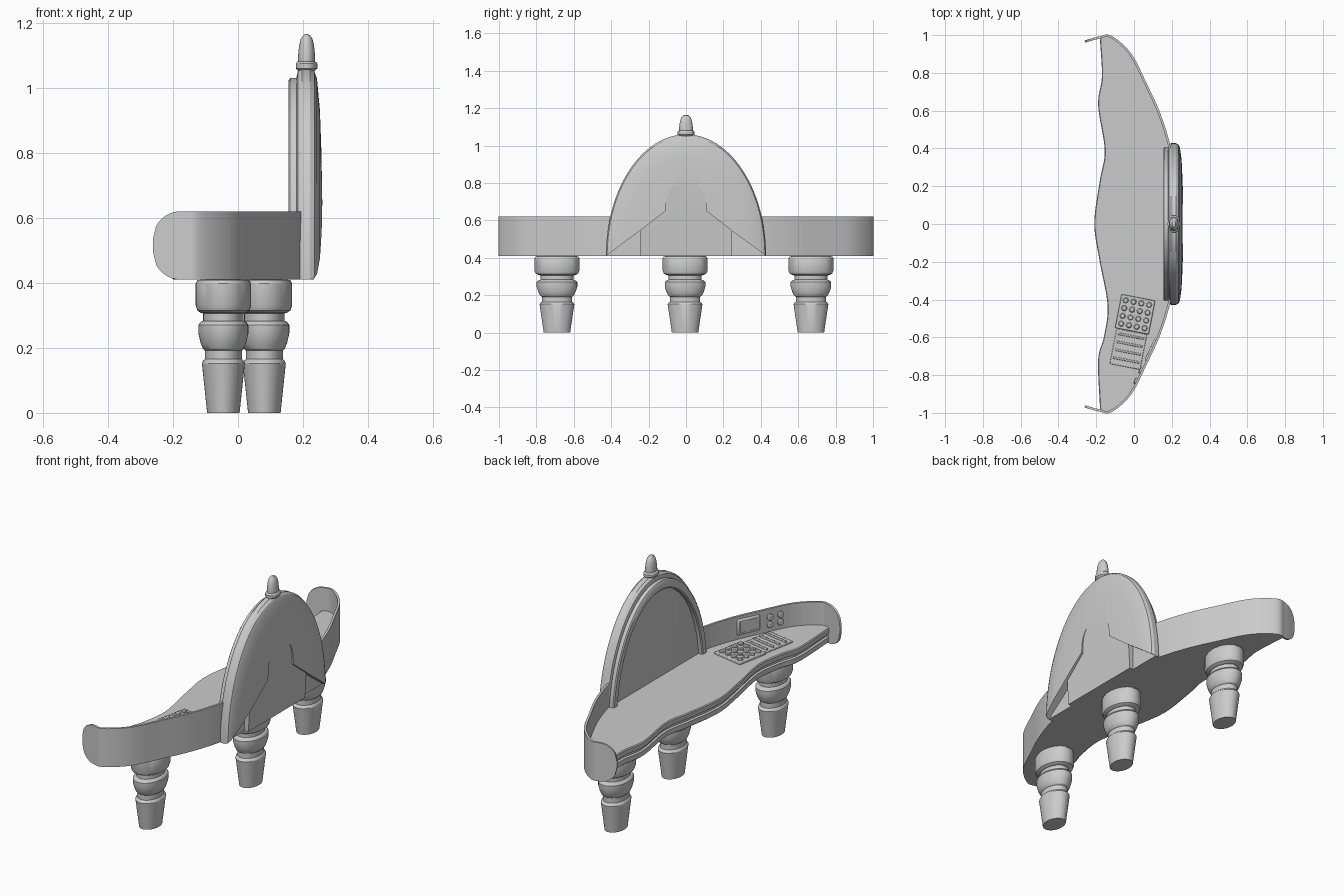
import bpy, bmesh
from math import sin, cos, pi, sqrt, atan2, radians
from mathutils import Vector, Matrix

if "Cube" in bpy.data.objects:
    bpy.data.objects.remove(bpy.data.objects["Cube"])


def make(name, verts, faces, angle=35):
    bm = bmesh.new()
    vs = [bm.verts.new(v) for v in verts]
    for f in faces:
        bm.faces.new([vs[i] for i in f])
    bmesh.ops.recalc_face_normals(bm, faces=bm.faces)
    me = bpy.data.meshes.new(name)
    bm.to_mesh(me)
    bm.free()
    ob = bpy.data.objects.new(name, me)
    bpy.context.collection.objects.link(ob)
    smooth(ob, angle)
    return ob


def smooth(ob, angle=35):
    bpy.ops.object.select_all(action='DESELECT')
    ob.select_set(True)
    bpy.context.view_layer.objects.active = ob
    bpy.ops.object.shade_smooth_by_angle(angle=radians(angle))


def loft(name, rings, angle=35):
    """Skin equal-length closed rings and cap both ends."""
    n, m = len(rings[0]), len(rings)
    faces = [(r*n+i, r*n+(i+1) % n, (r+1)*n+(i+1) % n, (r+1)*n+i)
             for r in range(m-1) for i in range(n)]
    faces += [tuple(range(n)), tuple(range((m-1)*n, m*n))]
    return make(name, [p for r in rings for p in r], faces, angle)


def lathe(name, profile, cx, cy, squash, n=40):
    return loft(name, [[(cx+r*cos(2*pi*i/n), cy+r*squash*sin(2*pi*i/n), z)
                        for i in range(n)] for r, z in profile], 30)


def spline(pts, k=10):
    """Catmull-Rom curve through 2D points."""
    P = [Vector(p) for p in pts]
    P = [2*P[0]-P[1]] + P + [2*P[-1]-P[-2]]
    out = []
    for a, b, c, d in zip(P, P[1:], P[2:], P[3:]):
        for i in range(k):
            t = i/k
            out.append(.5*(2*b+(c-a)*t+(2*a-5*b+4*c-d)*t*t+(3*b-a-3*c+d)*t**3))
    return out + [P[-2]]


def box(name, size, mat, bevel=0):
    x, y, z = (s/2 for s in size)
    ob = loft(name, [[(-x, -y, h), (x, -y, h), (x, y, h), (-x, y, h)] for h in (-z, z)])
    ob.matrix_world = mat
    if bevel:
        m = ob.modifiers.new('bevel', 'BEVEL')
        m.width, m.segments = bevel, 2
    return ob


def cut(ob, cutter):
    m = ob.modifiers.new('cut', 'BOOLEAN')
    m.object, m.solver = cutter, 'EXACT'
    bpy.context.view_layer.objects.active = ob
    bpy.ops.object.modifier_apply(modifier='cut')
    bpy.data.objects.remove(cutter)


# oval turned legs
leg = [(.068, .41), (.08, .408), (.085, .398), (.085, .33), (.08, .315), (.07, .308),
       (.062, .306), (.062, .283), (.07, .28), (.077, .27), (.077, .245), (.07, .215),
       (.063, .197), (.057, .192), (.057, .165), (.062, .161), (.066, .152), (.05, 0)]
for name, x, y in (('leg_a', -.045, -.69), ('leg_b', .081, -.005), ('leg_c', -.045, .668)):
    lathe(name, leg, x, y, 1.41)

# curved back band with rounded, curled ends
half = [(-.26, .966), (-.18, .988), (-.12, .99), (-.02, .9), (.06, .745),
        (.135, .58), (.19, .395), (.205, .2)]
path = spline(half + [(.208, 0)] + [(x, -y) for x, y in half[::-1]], 8)
rings = []
R, T = .085, .006
for i, p in enumerate(path):
    t = (path[min(i+1, len(path)-1)] - path[max(i-1, 0)]).normalized()
    nrm = Vector((-t.y, t.x))*T
    d = min(R, p.x+.26)
    h = .105 - R + sqrt(max(0, R*R-(R-d)**2))
    a, b = p+nrm, p-nrm
    rings.append([(a.x, a.y, .515-h), (b.x, b.y, .515-h), (b.x, b.y, .515+h), (a.x, a.y, .515+h)])
loft('back_band', rings)

# desk slab in layers, wavy front edge
front = spline([(-.18, -.975), (-.19, -.72), (-.16, -.6), (-.14, -.43), (-.185, -.18), (-.21, .01),
                (-.18, .235), (-.155, .39), (-.19, .63), (-.17, .78), (-.18, .975)], 8)
back = [p for p in path if p.x > -.175]


def slab(inset):
    return [(p.x+inset, p.y) for p in front] + [(min(p.x, .19), p.y) for p in back]


levels = [(.41, .012), (.415, .006), (.442, .006), (.446, .016), (.46, .016),
          (.464, .002), (.467, 0), (.49, 0), (.495, .004)]
loft('desk_top', [[(x, y, z) for x, y in slab(s)] for z, s in levels])


# arched back panel
def arch(a, b, x, n=56, z0=.41):
    return [(x, a*cos(pi*i/n), z0+b*sin(pi*i/n)) for i in range(n+1)]


dome = loft('arched_panel', [arch(.428*s, .65*s, x) for s, x in
            ((.96, .18), (.985, .184), (1, .197), (1, .222), (.985, .235), (.95, .243),
             (.8, .252), (.5, .259), (.2, .26))])
# keyhole-shaped sloped flat and two corner recesses in the rear
key = [(.5, .348), (.11, .65)] + [(.107*cos(pi*i/24), .69+.12*sin(pi*i/24)) for i in range(25)]
key += [(-.11, .65), (-.5, .348)]
cut(dome, loft('keyhole_cutter', [[(.234+(z-.41)*.06, y, z) for y, z in key],
                                  [(.3, y, z) for y, z in key]]))
for s in (1, -1):
    tri = [(s*.245, .38), (s*.47, .38), (s*.245, .545)]
    cut(dome, loft('corner_cutter', [[(x, y, z) for y, z in tri] for x in (.212, .3)]))
smooth(dome, 25)

# raised frame on the inner side of the arch
sections = [(arch(a, b, x)) for a, b, x in
            ((.408, .62, .19), (.408, .62, .16), (.402, .612, .155),
             (.375, .577, .155), (.37, .57, .16), (.37, .57, .19))]
loft('arch_frame', [[s[i] for s in sections] for i in range(57)])

# finial
lathe('finial', [(.03, 1.03), (.024, 1.05), (.03, 1.056), (.033, 1.06), (.033, 1.074), (.03, 1.079),
                 (.026, 1.081), (.026, 1.1), (.023, 1.13), (.018, 1.15), (.01, 1.162), (.003, 1.165)],
      .211, 0, 1.4, 32)

# keypad with round buttons, and slider panel beside it
base = Matrix.Translation((.006, -.478, .495)) @ Matrix.Rotation(radians(-11), 4, 'Z')
box('keypad', (.182, .182, .016), base @ Matrix.Translation((0, 0, .004)), .004)
for i in range(4):
    for j in range(4):
        b = lathe('keypad_button', [(.015, .008), (.015, .017), (.011, .021)], 0, 0, 1, 14)
        b.matrix_world = base @ Matrix.Translation((-.063+.042*i, -.063+.042*j, 0))
box('slider_panel', (.164, .19, .012), base @ Matrix.Translation((0, -.188, .001)), .003)
for j in range(4):
    y = -.118-.043*j
    box('slider_bar', (.14, .011, .012), base @ Matrix.Translation((0, y, .01)), .003)


# small screen and dials on the inner wall of the band
def wall(y, z):
    i = min(range(len(path)), key=lambda k: abs(path[k].y-y))
    p, q = path[i-1], path[i+1]
    s = (y-p.y)/(q.y-p.y)
    c, t = p.lerp(q, s), (q-p).normalized()
    X, Z = Vector((t.x, t.y, 0)), Vector((t.y, -t.x, 0))
    if Z.x > 0:
        Z = -Z
    m = Matrix((X, Z.cross(X), Z)).transposed().to_4x4()
    return Matrix.Translation(Vector((c.x, c.y, z)) + Z*T) @ m


box('wall_screen_frame', (.13, .085, .016), wall(-.67, .56), .007)
box('wall_screen', (.105, .06, .02), wall(-.67, .56), .003)
for y, z in ((-.78, .575), (-.835, .575), (-.78, .535), (-.835, .535)):
    d = lathe('wall_dial', [(.017, -.004), (.017, .008), (.012, .011)], 0, 0, 1, 18)
    d.matrix_world = wall(y, z)
